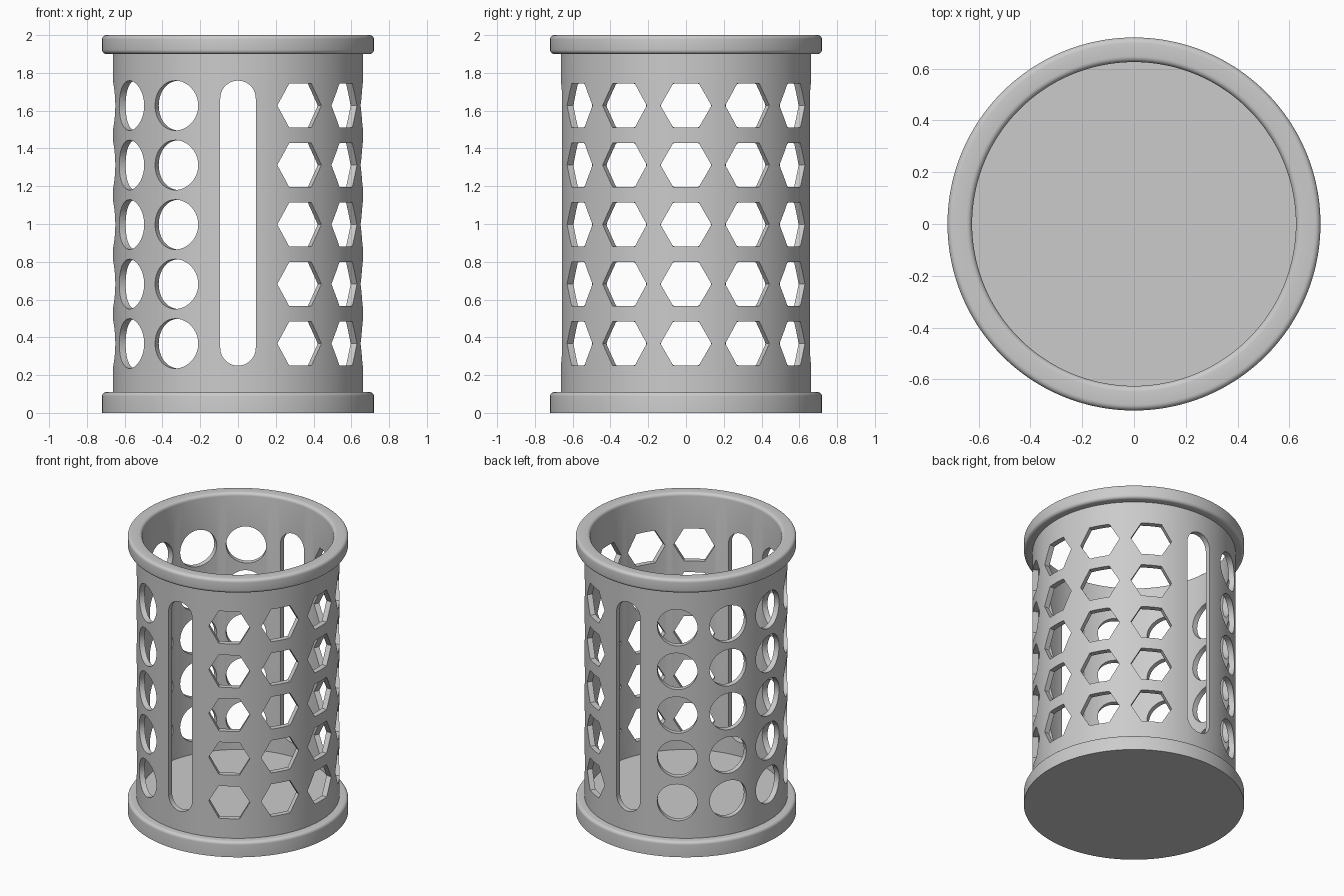
import bpy, bmesh
from math import sin, cos, pi, radians
from mathutils import Vector, Matrix

if "Cube" in bpy.data.objects:
    bpy.data.objects.remove(bpy.data.objects["Cube"])

SEG = 180
R_OUT, R_IN, R_RIM = 0.663, 0.625, 0.72
FLOOR = 0.15


def make_object(name, bm):
    bmesh.ops.recalc_face_normals(bm, faces=bm.faces)
    me = bpy.data.meshes.new(name)
    bm.to_mesh(me)
    bm.free()
    ob = bpy.data.objects.new(name, me)
    bpy.context.collection.objects.link(ob)
    return ob


def rounded(cx, cz, r, a0, a1, n=5):
    """Arc points (radius, z) between two angles in degrees."""
    return [(cx + r * cos(radians(a0 + (a1 - a0) * i / n)),
             cz + r * sin(radians(a0 + (a1 - a0) * i / n))) for i in range(n + 1)]


def lathe(name, profile):
    """Revolve a profile that starts and ends with caps on the axis."""
    bm = bmesh.new()
    rings = [[bm.verts.new((r * cos(2 * pi * i / SEG), r * sin(2 * pi * i / SEG), z))
              for i in range(SEG)] for r, z in profile]
    for a, b in zip(rings, rings[1:]):
        for i in range(SEG):
            j = (i + 1) % SEG
            bm.faces.new((a[i], a[j], b[j], b[i]))
    bm.faces.new(rings[0])
    bm.faces.new(rings[-1])
    return make_object(name, bm)


def add_prism(bm, outline, angle):
    """Radial prism through the wall; outline is (sideways, z)."""
    rot = Matrix.Rotation(radians(angle), 3, 'Z')
    inner, outer = [[bm.verts.new(rot @ Vector((x, u, z))) for u, z in outline]
                    for x in (0.57, 0.76)]
    n = len(outline)
    bm.faces.new(inner)
    bm.faces.new(outer)
    for i in range(n):
        j = (i + 1) % n
        bm.faces.new((inner[i], inner[j], outer[j], outer[i]))


def polygon(r, n, z):
    return [(r * cos(2 * pi * i / n), z + r * sin(2 * pi * i / n)) for i in range(n)]


# Cup with base flange, wall, rolled top rim and inner floor
f = 0.022
profile = [(R_RIM, 0.0)]
profile += rounded(R_RIM - f, 0.11 - f, f, 0, 90)
profile += [(R_OUT, 0.11), (R_OUT, 1.9)]
profile += rounded(R_RIM - f, 1.9 + f, f, -90, 0)
profile += rounded(R_RIM - f, 2.0 - f, f, 0, 90)
profile += rounded(R_IN + f, 2.0 - f, f, 90, 180)
profile += [(R_IN, FLOOR)]
basket = lathe("perforated_basket", profile)

# Hole cutters: hexagons on the right, circles on the left, slots front and back
bm = bmesh.new()
for row in range(5):
    z = 0.367 + 0.315 * row
    for a in (-60, -30, 0, 30, 60):
        add_prism(bm, polygon(0.135, 6, z), a)
        add_prism(bm, polygon(0.132, 40, z), 180 + a)
slot = rounded(0, 1.665, 0.094, 0, 180, 20) + rounded(0, 0.344, 0.094, 180, 360, 20)
for a in (-90, 90):
    add_prism(bm, slot, a)
cutter = make_object("hole_cutter", bm)
cutter.hide_render = True

# Cut the holes, then drop the cutter
mod = basket.modifiers.new("holes", 'BOOLEAN')
mod.operation = 'DIFFERENCE'
mod.solver = 'EXACT'
mod.object = cutter
bpy.context.view_layer.objects.active = basket
basket.select_set(True)
cutter.select_set(False)
bpy.ops.object.modifier_apply(modifier=mod.name)
bpy.data.objects.remove(cutter)
bpy.ops.object.shade_smooth_by_angle(angle=radians(30))
